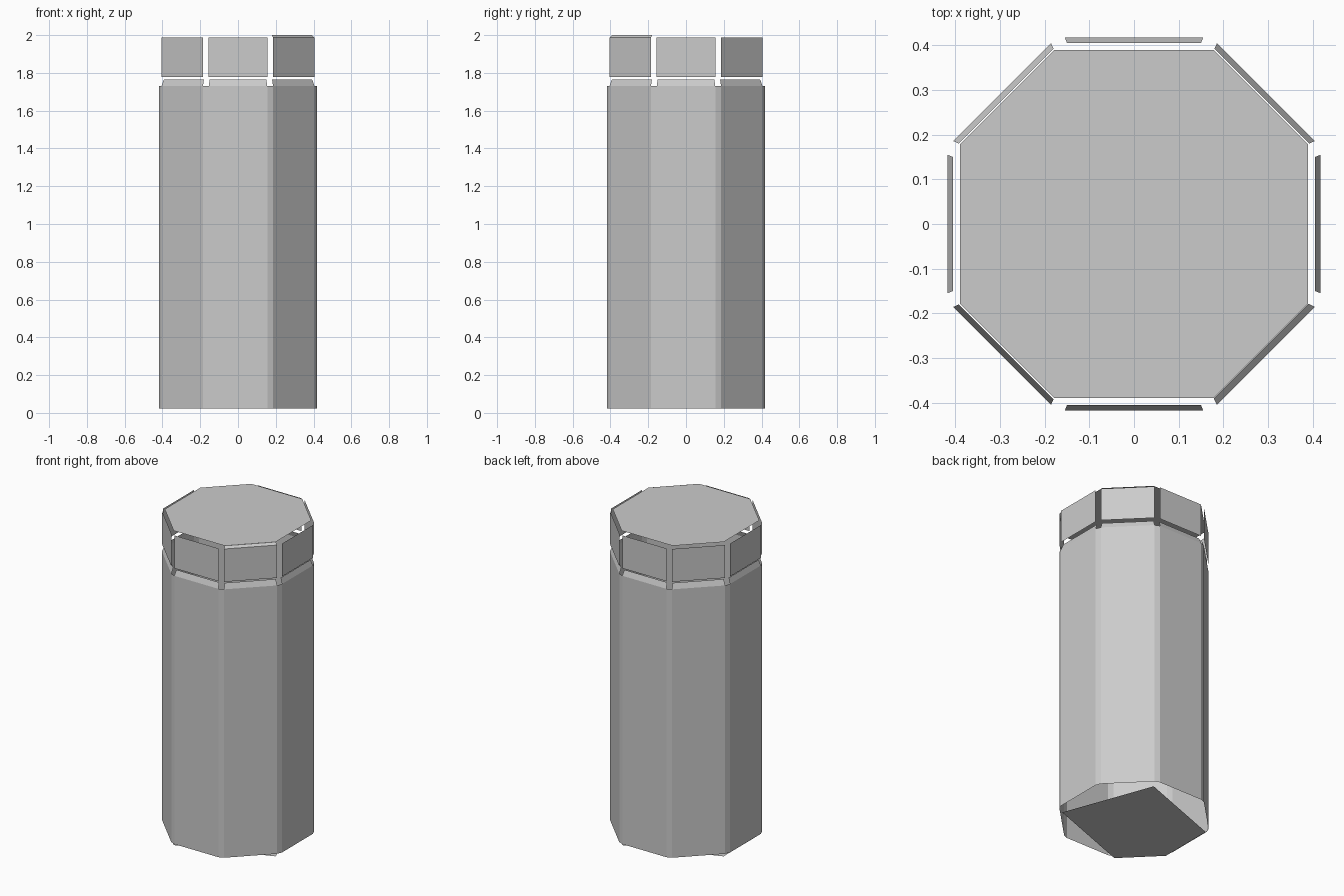
import bpy, math
from mathutils import Matrix

if "Cube" in bpy.data.objects:
    bpy.data.objects.remove(bpy.data.objects["Cube"])

R, H = 0.418, 0.155          # side distance from the axis, half width of a flat side


def sheet(name, verts, faces):
    me = bpy.data.meshes.new(name)
    me.from_pydata(verts, [], faces)
    me.update()
    ob = bpy.data.objects.new(name, me)
    bpy.context.collection.objects.link(ob)
    return ob


def side_quad(name, k, lower, upper):
    # lower / upper: (distance, half width, z); k counts 45 degree steps from the front
    rot = Matrix.Rotation(math.radians(45 * k), 4, 'Z')
    (d0, w0, z0), (d1, w1, z1) = lower, upper
    pts = [(-w0, -d0, z0), (w0, -d0, z0), (w1, -d1, z1), (-w1, -d1, z1)]
    return sheet(name, [(rot @ Matrix.Translation(p)).translation for p in pts], [(0, 1, 2, 3)])


# Body wall: octagon with narrow bevelled corners, open at both ends
ring = []
for k in range(8):
    rot = Matrix.Rotation(math.radians(45 * k), 4, 'Z')
    for x in (-H, H):
        ring.append((rot @ Matrix.Translation((x, -R, 0))).translation)
n = len(ring)
verts = [(p.x, p.y, z) for z in (0.023, 1.73) for p in ring]
sheet("body_wall", verts, [(i, (i + 1) % n, n + (i + 1) % n, n + i) for i in range(n)])

# Shoulder bevels and the separate lid panels above them
for k in range(8):
    side_quad(f"shoulder_bevel_{k}", k, (R, H, 1.73), (0.405, 0.15, 1.765))
    side_quad(f"lid_panel_{k}", k, (R, H, 1.778), (R, H, 1.987))

# Single remaining lid bevel at the front right corner
side_quad("lid_bevel", 1, (R, H, 1.987), (0.403, 0.15, 2.0))

# Flat lid on top
a, b = 0.39, 0.179
octagon = [(-b, -a), (b, -a), (a, -b), (a, b), (b, a), (-b, a), (-a, b), (-a, -b)]
sheet("lid_top", [(x, y, 2.0) for x, y in octagon], [tuple(range(8))])

# Base plate: covers only part of the octagon, leaving the base partly open
base = [octagon[i] for i in (0, 2, 4, 6, 7)]
sheet("base_plate", [(x, y, 0.0) for x, y in base], [(4, 3, 2, 1, 0)])
